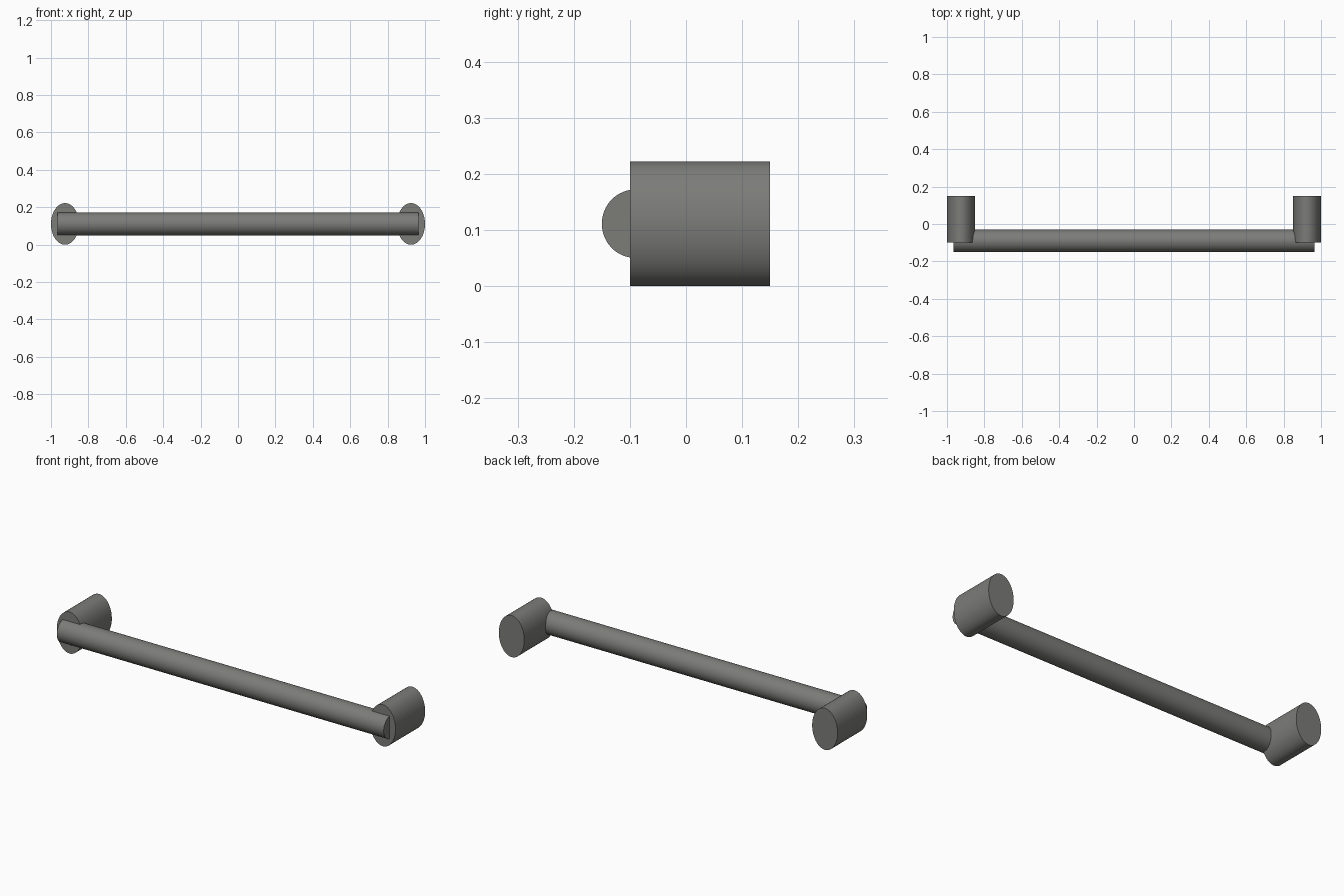
import bpy
import math

cube = bpy.data.objects.get("Cube")
if cube:
    bpy.data.objects.remove(cube, do_unlink=True)

metal = bpy.data.materials.new("dark grey metal")
metal.use_nodes = True
grey = (0.2, 0.2, 0.19, 1)
metal.diffuse_color = grey
metal.node_tree.nodes["Principled BSDF"].inputs["Base Color"].default_value = grey

MID_Z = 0.111


def rod(name, location, rotation, radii, length):
    """Smooth cylinder with an elliptical section and flat ends."""
    bpy.ops.mesh.primitive_cylinder_add(vertices=64, radius=1, depth=1,
                                        location=location, rotation=rotation)
    obj = bpy.context.object
    obj.name = name
    obj.scale = (radii[0], radii[1], length)
    bpy.ops.object.transform_apply(location=False, rotation=True, scale=True)
    bpy.ops.object.shade_smooth_by_angle(angle=math.radians(30))
    obj.data.materials.append(metal)


# Grip bar, running across and set into the front of the posts
rod("grip_bar", (0, -0.09, MID_Z), (0, math.pi / 2, 0), (0.061, 0.06), 1.93)

# Oval mounting posts, running front to back
for side, name in ((1, "left_post"), (-1, "right_post")):
    rod(name, (side * 0.925, 0.025, MID_Z), (math.pi / 2, 0, 0), (0.075, MID_Z), 0.25)
